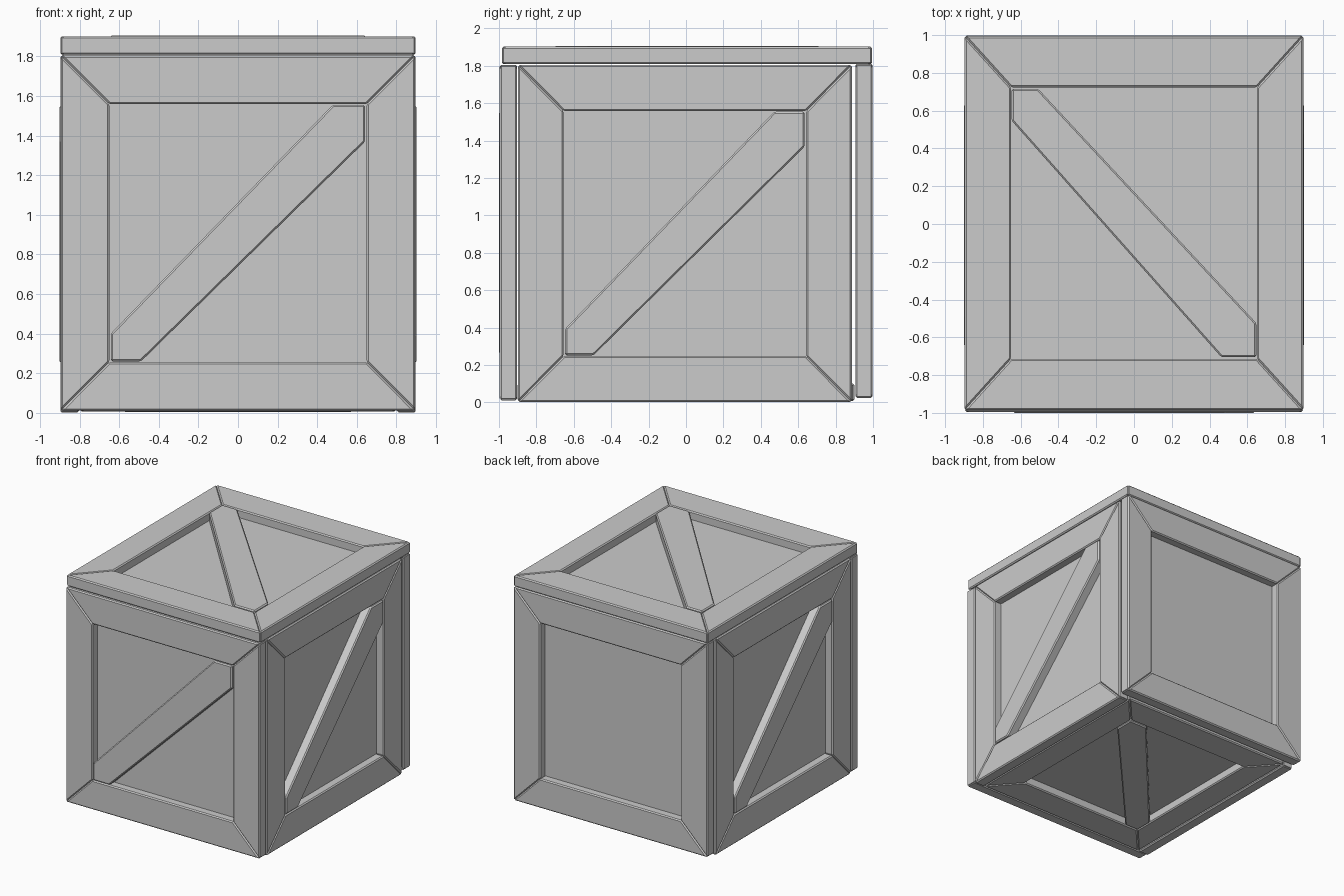
import bpy, bmesh
from mathutils import Vector

if "Cube" in bpy.data.objects:
    bpy.data.objects.remove(bpy.data.objects["Cube"])

IN = 0.726      # opening size relative to the panel half-size
T = 0.093       # board thickness
REC = 0.068     # depth of the recessed sheet below the frame face
BEVEL = 0.009

X, Y, Z = Vector((1, 0, 0)), Vector((0, 1, 0)), Vector((0, 0, 1))

# Frame board and brace outlines in unit panel coordinates
BOARDS = {
    "bottom_rail": [(-1, -1), (1, -1), (IN, -IN), (-IN, -IN)],
    "right_stile": [(1, -1), (1, 1), (IN, IN), (IN, -IN)],
    "top_rail": [(1, 1), (-1, 1), (-IN, IN), (IN, IN)],
    "left_stile": [(-1, 1), (-1, -1), (-IN, -IN), (-IN, IN)],
}
SHEET = [(-.74, -.74), (.74, -.74), (.74, .74), (-.74, .74)]
BRACE = [(-.717, -.565), (-.717, -.722), (-.547, -.722),
         (.717, .515), (.717, .722), (.535, .722)]


def prism(name, outline, frame, w0, w1, bevel=0.0):
    """Extrude an outline from depth w0 to w1 along the panel's normal."""
    c, u, v, hu, hv = frame
    w = u.cross(v)
    bm = bmesh.new()
    base = [bm.verts.new(c + u * (a * hu) + v * (b * hv) + w * w0) for a, b in outline]
    face = bm.faces.new(base)
    ext = bmesh.ops.extrude_face_region(bm, geom=[face])
    top = [e for e in ext["geom"] if isinstance(e, bmesh.types.BMVert)]
    bmesh.ops.translate(bm, verts=top, vec=w * (w1 - w0))
    bmesh.ops.recalc_face_normals(bm, faces=bm.faces)
    mesh = bpy.data.meshes.new(name)
    bm.to_mesh(mesh)
    bm.free()
    ob = bpy.data.objects.new(name, mesh)
    bpy.context.collection.objects.link(ob)
    if bevel:
        mod = ob.modifiers.new("edge_bevel", 'BEVEL')
        mod.width = bevel
        mod.segments = 1


def panel(name, face_centre, u, v, hu, hv, brace=True):
    """Mitred frame, recessed sheet and optional diagonal brace."""
    frame = (Vector(face_centre), u, v, hu, hv)
    for part, outline in BOARDS.items():
        prism(f"{name}_{part}", outline, frame, -T, 0, BEVEL)
    prism(f"{name}_sheet", SHEET, frame, -T + 0.005, -REC)
    if brace:
        prism(f"{name}_brace", BRACE, frame, -REC - 0.01, 0.004, BEVEL)


# Upright walls (u x v points outwards)
panel("front", (0, -0.996, 0.908), X, Z, 0.895, 0.897)
panel("back", (0, 0.998, 0.917), -X, Z, 0.895, 0.893, brace=False)
panel("right", (0.897, -0.006, 0.903), Y, Z, 0.893, 0.902)
panel("left", (-0.897, -0.006, 0.903), -Y, Z, 0.893, 0.902)

# Lid and floor
panel("lid", (0, 0.005, 1.902), -Y, X, 0.99, 0.897)
panel("floor", (0, 0, 0.008), Y, X, 0.9, 0.8)
